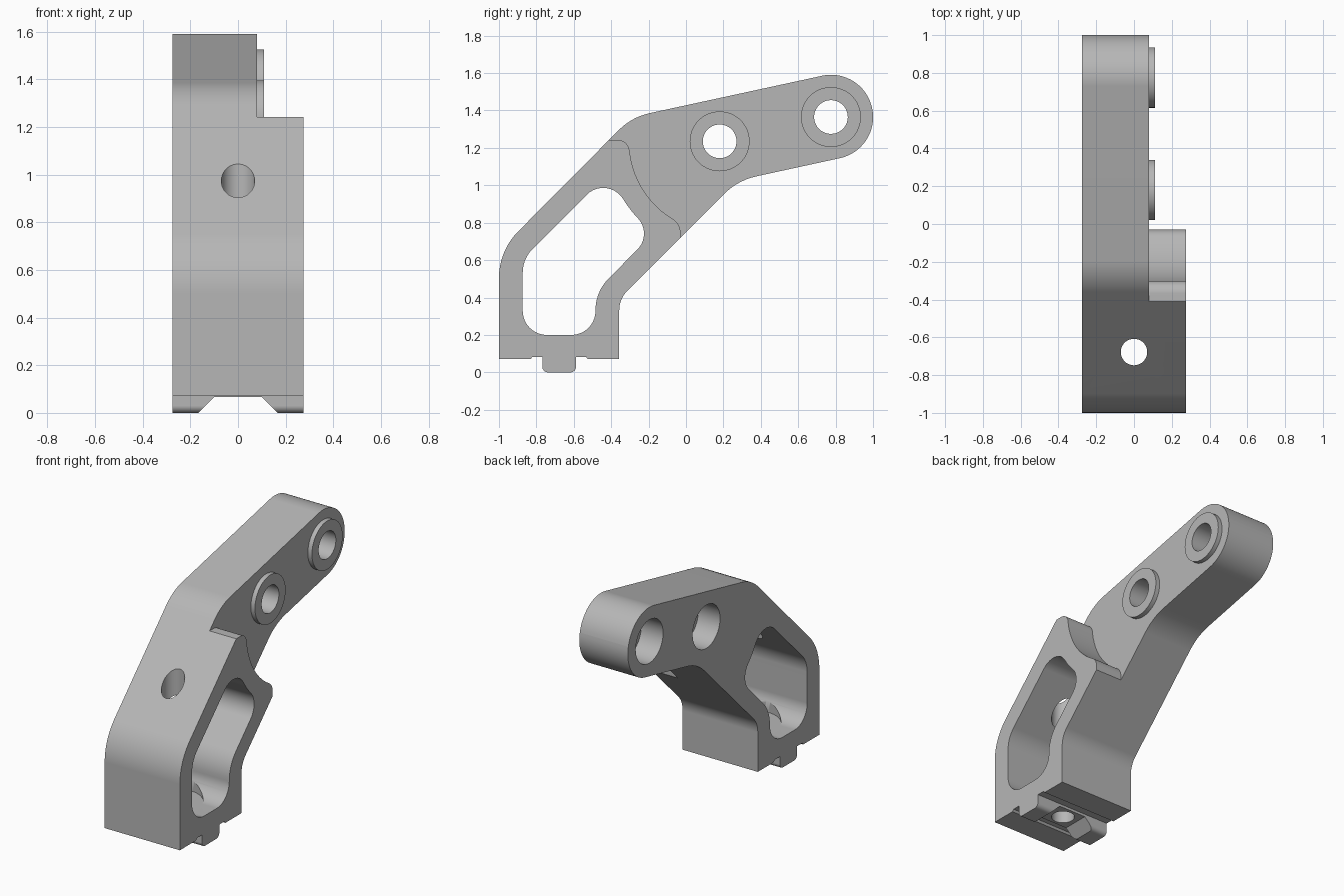
import bpy, bmesh, math
from mathutils import Vector, Matrix

if "Cube" in bpy.data.objects:
    bpy.data.objects.remove(bpy.data.objects["Cube"])

grey = bpy.data.materials.new("plain grey")
grey.use_nodes = True
grey.diffuse_color = (0.47, 0.47, 0.47, 1)
grey.node_tree.nodes["Principled BSDF"].inputs["Base Color"].default_value = grey.diffuse_color

LEFT, RIGHT, STEP = -0.275, 0.275, 0.08
KEY_Y = -0.678
PIVOTS = [(0.18, 1.235), (0.775, 1.365)]


def rounded(corners):
    """Outline from (u, v, fillet radius) corners."""
    pts = []
    for i, (u, v, r) in enumerate(corners):
        p = Vector((u, v))
        if r == 0:
            pts.append(p)
            continue
        a = (Vector(corners[i - 1][:2]) - p).normalized()
        b = (Vector(corners[(i + 1) % len(corners)][:2]) - p).normalized()
        half = a.angle(b) / 2
        centre = p + (a + b).normalized() * r / math.sin(half)
        start = p + a * r / math.tan(half) - centre
        sweep = start.angle_signed(p + b * r / math.tan(half) - centre)
        n = max(3, math.ceil(abs(sweep) / math.radians(5)))
        for k in range(n + 1):
            pts.append(centre + Matrix.Rotation(-sweep * k / n, 2) @ start)
    return pts


def new_object(name, bm):
    bmesh.ops.recalc_face_normals(bm, faces=bm.faces)
    mesh = bpy.data.meshes.new(name)
    bm.to_mesh(mesh)
    bm.free()
    mesh.materials.append(grey)
    ob = bpy.data.objects.new(name, mesh)
    bpy.context.collection.objects.link(ob)
    return ob


def prism(name, outline, low, high, axis="X"):
    """Extrude an outline: (y, z) along X, or (x, z) along Y."""
    place = (lambda p, d: (d, p[0], p[1])) if axis == "X" else (lambda p, d: (p[0], d, p[1]))
    bm = bmesh.new()
    face = bm.faces.new([bm.verts.new(place(p, low)) for p in outline])
    geom = bmesh.ops.extrude_face_region(bm, geom=[face])["geom"]
    shift = Vector(place((0, 0), high - low))
    bmesh.ops.translate(bm, vec=shift, verts=[g for g in geom if isinstance(g, bmesh.types.BMVert)])
    return new_object(name, bm)


def disc(y, z, r):
    return [(y + r * math.cos(t * math.tau / 64), z + r * math.sin(t * math.tau / 64)) for t in range(64)]


def upright_cylinder(name, r, low, high):
    bm = bmesh.new()
    bmesh.ops.create_cone(bm, cap_ends=True, segments=64, radius1=r, radius2=r, depth=high - low,
                          matrix=Matrix.Translation((0, KEY_Y, (low + high) / 2)))
    return new_object(name, bm)


def cut(ob, cutter):
    cutter.hide_render = True
    mod = ob.modifiers.new("cut", "BOOLEAN")
    mod.operation, mod.solver, mod.object = "DIFFERENCE", "EXACT", cutter
    bpy.context.view_layer.objects.active = ob
    bpy.ops.object.modifier_apply(modifier=mod.name)
    bpy.data.objects.remove(cutter)


# Bracket: foot, sloping neck and round-ended arm, with locating key below
body = prism("bracket_body", rounded([
    (-1, 0.07, 0), (-1, 0.65, 0.35), (-0.29, 1.365, 0.33),
    (0.947, 1.633, 0.2245), (1.043, 1.193, 0.2245), (0.276, 1.026, 0.35),
    (-0.357, 0.393, 0.15), (-0.357, 0.07, 0),
    (-0.525, 0.07, 0), (-0.535, 0.083, 0), (-0.588, 0.083, 0),
    (-0.588, 0, 0.03), (-0.768, 0, 0.03),
    (-0.768, 0.083, 0), (-0.821, 0.083, 0), (-0.831, 0.07, 0)]), LEFT, RIGHT)

# Thin the arm on one side, leaving a curved shoulder around the pivot
cut(body, prism("arm_relief", rounded([
    (-0.8, 1.243, 0), (-0.309, 1.243, 0.065), (-0.273, 0.941, 0.485), (-0.03, 0.795, 0.08),
    (-0.03, 0.3, 0), (1.3, 0.3, 0), (1.3, 2, 0), (-0.8, 2, 0)]), STEP, 0.5))

# Window through the neck
cut(body, prism("window", rounded([
    (-0.873, 0.2, 0.129), (-0.484, 0.2, 0.129), (-0.484, 0.431, 0.24), (-0.179, 0.738, 0.12),
    (-0.298, 0.868, 0.5), (-0.422, 1.058, 0.125), (-0.873, 0.607, 0.18)]), -0.5, 0.5))

# Gap in the middle of the key, then the bolt hole and its seat
cut(body, prism("key_gap", [(-0.1, 0.066), (0.1, 0.066), (0.186, -0.02), (-0.186, -0.02)],
                -0.8, -0.55, "Y"))
cut(body, upright_cylinder("bolt_seat", 0.18, 0.199, 0.4))
cut(body, upright_cylinder("bolt_hole", 0.07, -0.1, 1.5))

# Pivot bores with counterbores, and raised collars on the relieved side
parts = [body]
for label, (y, z) in zip(("inner", "outer"), PIVOTS):
    cut(body, prism("bore", disc(y, z, 0.09), -0.5, 0.5))
    cut(body, prism("counterbore", disc(y, z, 0.143), -0.5, LEFT + 0.16))
    collar = prism(label + "_collar", disc(y, z, 0.16), STEP, 0.11)
    cut(collar, prism("bore", disc(y, z, 0.09), -0.5, 0.5))
    parts.append(collar)

for ob in parts:
    bpy.ops.object.select_all(action="DESELECT")
    ob.select_set(True)
    bpy.context.view_layer.objects.active = ob
    bpy.ops.object.shade_smooth_by_angle(angle=math.radians(30))
    weighted = ob.modifiers.new("even shading", "WEIGHTED_NORMAL")
    weighted.keep_sharp = True
